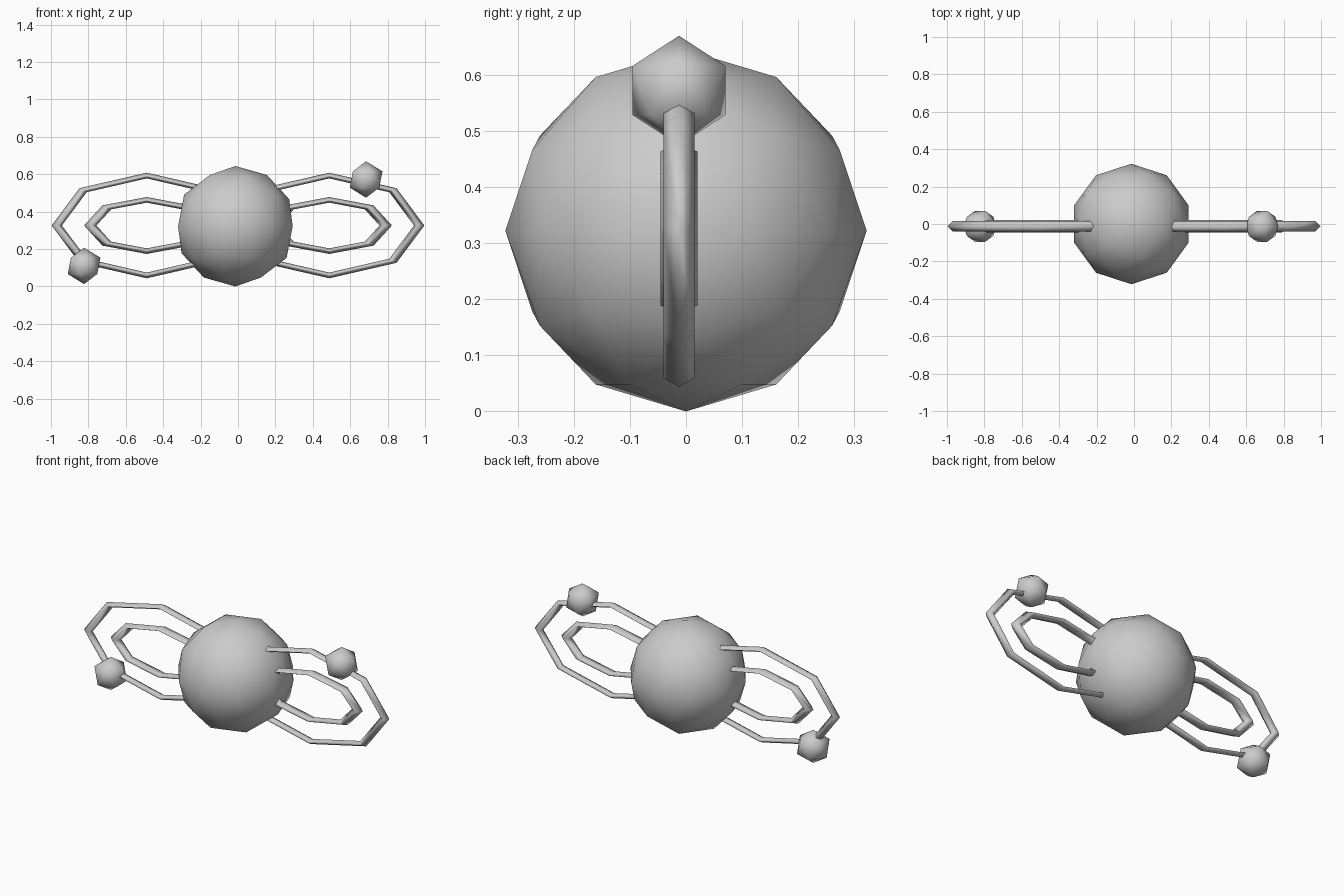
import bpy
from math import pi

if "Cube" in bpy.data.objects:
    bpy.data.objects.remove(bpy.data.objects["Cube"])

RING_Y = -0.0125
MID_Z = 0.326


def finish(name):
    ob = bpy.context.object
    ob.name = name
    bpy.ops.object.shade_smooth()
    return ob


def ball(name, loc, radius, subdiv):
    bpy.ops.mesh.primitive_ico_sphere_add(subdivisions=subdiv, radius=radius, location=loc)
    return finish(name)


def ring(name, x, major, minor, squash):
    # eight-sided hoop standing in the XZ plane, flattened in height
    bpy.ops.mesh.primitive_torus_add(major_segments=8, minor_segments=4,
                                     major_radius=major, minor_radius=minor,
                                     location=(x, RING_Y, MID_Z), rotation=(pi / 2, 0, 0))
    ob = finish(name)
    ob.scale = (1, squash, 1)
    return ob


# central core
ball("core", (-0.014, 0, 0.322), 0.322, 2)

# outer and inner orbit loops on both sides
for side, s in (("left", -1), ("right", 1)):
    ring("outer_orbit_" + side, s * 0.488, 0.481, 0.0275, 0.555)
    ring("inner_orbit_" + side, s * 0.488, 0.302, 0.033, 0.454)

# small balls riding on the outer loops
ball("satellite_right", (0.685, RING_Y, 0.572), 0.0975, 1)
ball("satellite_left", (-0.823, RING_Y, 0.11), 0.0975, 1)
